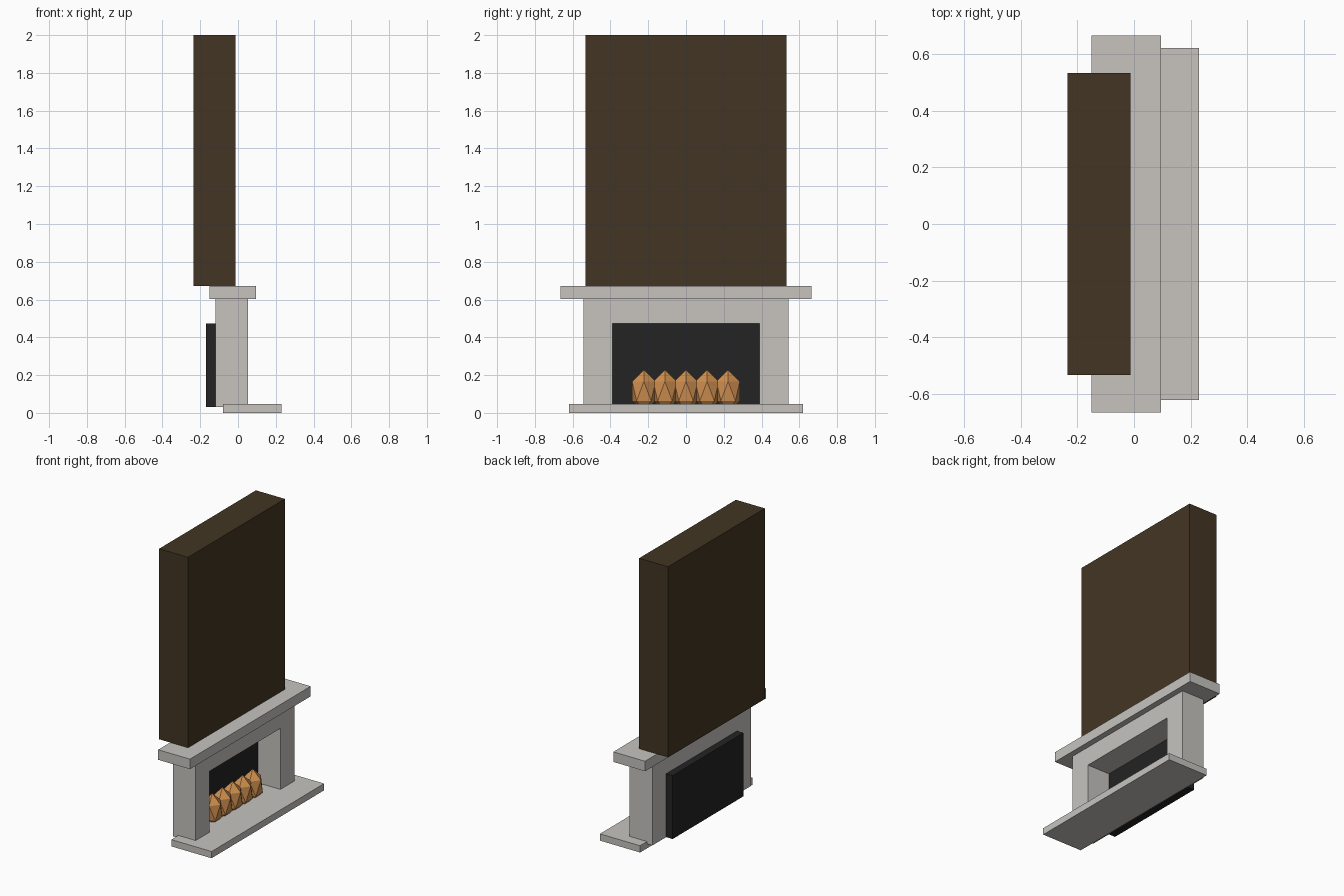
import bpy
import bmesh
from mathutils import Matrix

cube = bpy.data.objects.get("Cube")
if cube:
    bpy.data.objects.remove(cube, do_unlink=True)


def material(name, rgb):
    mat = bpy.data.materials.new(name)
    mat.use_nodes = True
    color = (*rgb, 1)
    mat.diffuse_color = color
    mat.node_tree.nodes["Principled BSDF"].inputs["Base Color"].default_value = color
    return mat


stone = material("pale stone", (0.57, 0.55, 0.52))
brown = material("dark brown", (0.056, 0.036, 0.017))
soot = material("soot black", (0.017, 0.017, 0.017))
ember = material("ember orange", (0.63, 0.28, 0.08))


def add_object(name, bm, mat):
    bmesh.ops.recalc_face_normals(bm, faces=bm.faces)
    mesh = bpy.data.meshes.new(name)
    bm.to_mesh(mesh)
    bm.free()
    mesh.materials.append(mat)
    obj = bpy.data.objects.new(name, mesh)
    bpy.context.collection.objects.link(obj)
    return obj


def box(name, x0, x1, half_width, z0, z1, mat):
    """Box centred on y, given by its x and z ranges."""
    bm = bmesh.new()
    place = Matrix.Translation(((x0 + x1) / 2, 0, (z0 + z1) / 2))
    size = Matrix.Diagonal((x1 - x0, 2 * half_width, z1 - z0, 1))
    bmesh.ops.create_cube(bm, size=1, matrix=place @ size)
    return add_object(name, bm, mat)


# Slabs, chimney and firebox
box("hearth_slab", -0.08, 0.23, 0.62, 0, 0.047, stone)
box("mantel_shelf", -0.15, 0.095, 0.665, 0.602, 0.672, stone)
box("chimney_breast", -0.235, -0.012, 0.533, 0.672, 2, brown)
box("firebox_back", -0.17, -0.12, 0.39, 0.03, 0.472, soot)

# Surround: an upside-down U profile extruded along its depth
half_profile = [(0.39, 0.472), (0.39, 0.03), (0.543, 0.03), (0.543, 0.602)]
profile = half_profile + [(-y, z) for y, z in reversed(half_profile)]
bm = bmesh.new()
face = bm.faces.new([bm.verts.new((-0.12, y, z)) for y, z in profile])
extruded = bmesh.ops.extrude_face_region(bm, geom=[face], use_keep_orig=True)
moved = [v for v in extruded["geom"] if isinstance(v, bmesh.types.BMVert)]
bmesh.ops.translate(bm, verts=moved, vec=(0.174, 0, 0))
add_object("fire_surround", bm, stone)

# Row of faceted flames, sunk into the hearth
for i in range(5):
    bm = bmesh.new()
    place = Matrix.Translation((-0.043, (i - 2) * 0.1115, 0.115))
    bmesh.ops.create_icosphere(bm, subdivisions=1, radius=1,
                               matrix=place @ Matrix.Diagonal((0.071, 0.073, 0.114, 1)))
    add_object(f"flame_{i + 1}", bm, ember)
